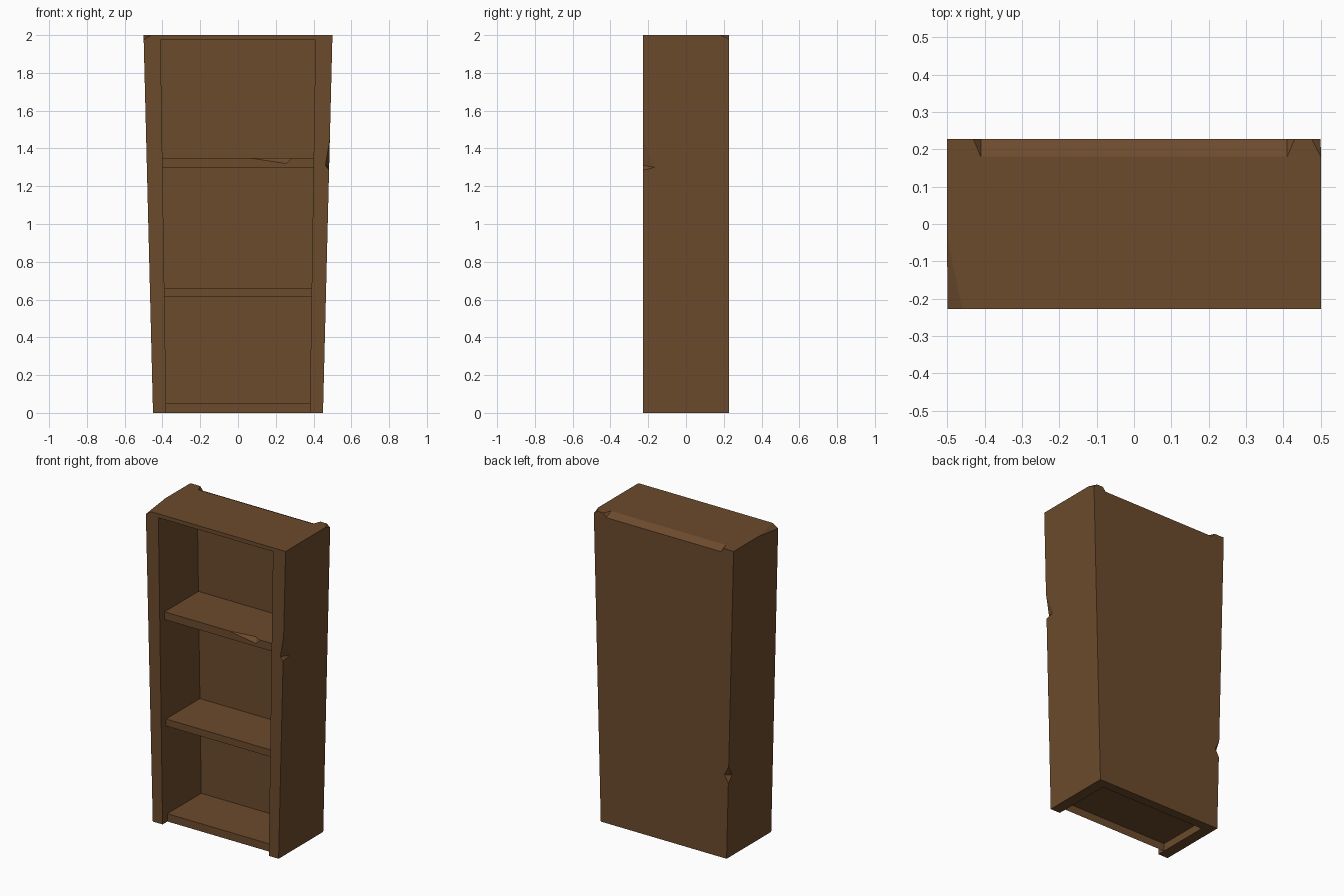
import bpy, bmesh
from mathutils import Vector

if "Cube" in bpy.data.objects:
    bpy.data.objects.remove(bpy.data.objects["Cube"])

D = 0.228            # half depth
BACK = 0.168         # inner face of back panel
SHELF_Y = -0.178     # shelf front edge, set back from the frame

wood = bpy.data.materials.new("wood")
wood.diffuse_color = (0.15, 0.07, 0.026, 1)
wood.use_nodes = True
wood.node_tree.nodes["Principled BSDF"].inputs["Base Color"].default_value = wood.diffuse_color


def outer(z):
    return 0.45 + 0.025 * z


def inner(z):
    return 0.38 + 0.0152 * z


def finish(name, bm):
    bmesh.ops.recalc_face_normals(bm, faces=bm.faces[:])
    me = bpy.data.meshes.new(name)
    bm.to_mesh(me)
    bm.free()
    ob = bpy.data.objects.new(name, me)
    bpy.context.collection.objects.link(ob)
    me.materials.append(wood)
    return ob


def hull(name, points):
    bm = bmesh.new()
    for p in points:
        bm.verts.new(p)
    bmesh.ops.convex_hull(bm, input=bm.verts[:])
    return finish(name, bm)


def tapered_box(name, half, z0, z1, y0, y1):
    return hull(name, [(s * half(z), y, z) for z in (z0, z1) for y in (y0, y1) for s in (-1, 1)])


def cut(target, cutter):
    mod = target.modifiers.new("cut", 'BOOLEAN')
    mod.operation = 'DIFFERENCE'
    mod.solver = 'EXACT'
    mod.object = cutter
    bpy.context.view_layer.objects.active = target
    bpy.ops.object.modifier_apply(modifier=mod.name)
    bpy.data.objects.remove(cutter)


def chip(keep, outside):
    # wedge whose cut surface passes through the keep points, grown outwards
    c = sum((Vector(p) for p in keep), Vector()) / len(keep)
    return hull("chip", [c + 2 * (Vector(p) - c) for p in keep + outside])


# tapered case, hollowed from front and below
case = tapered_box("case", outer, 0, 2, -D, D)
cut(case, tapered_box("cavity", inner, -0.2, 1.975, -0.4, BACK))

# worn strip along the top back edge
cut(case, hull("strip", [(s * x, y, z) for s in (-1, 1) for x, y, z in
                         ((0.41, 0.18, 2), (0.41, 0.252, 1.9625), (0.47, 0.252, 2.0375))]))
# chipped top corners
cut(case, chip([(-0.5, -0.03, 2), (-0.46, -D, 2), (-outer(1.975), -D, 1.975)], [(-0.5, -D, 2)]))
cut(case, chip([(0.475, D, 2), (0.5, 0.18, 2), (outer(1.98), D, 1.98)], [(0.5, D, 2)]))
# chips in the upright edges
cut(case, chip([(0.463, -D, 1.31), (outer(1.3), -0.165, 1.30)],
               [(outer(1.45), -D, 1.45), (outer(1.285), -D, 1.285)]))
cut(case, chip([(-0.435, D, 0.54), (-outer(0.53), 0.19, 0.53)],
               [(-outer(0.6), D, 0.6), (-outer(0.49), D, 0.49)]))


def shelf(name, z0, z1, chipped=False, closed=True):
    # front, top and (optionally) underside only; ends meet the case
    bm = bmesh.new()
    v = lambda x, y, z: bm.verts.new((x, y, z))
    a0, a1 = inner(z0), inner(z1)
    fl, fr = v(-a0, SHELF_Y, z0), v(a0, SHELF_Y, z0)
    tl, tr = v(-a1, SHELF_Y, z1), v(a1, SHELF_Y, z1)
    bl, br = v(-a1, BACK, z1), v(a1, BACK, z1)
    front, top = [], []
    if chipped:
        e, f = v(0.06, SHELF_Y, z1), v(0.255, SHELF_Y, z1 - 0.03)
        g, h = v(0.285, SHELF_Y, z1), v(0.235, SHELF_Y + 0.025, z1)
        front, top = [g, f, e], [e, h, g]
        bm.faces.new((e, f, h))
        bm.faces.new((f, g, h))
    bm.faces.new([fl, fr, tr] + front + [tl])
    bm.faces.new([tl] + top + [tr, br, bl])
    if closed:
        bm.faces.new((fr, fl, v(-a0, BACK, z0), v(a0, BACK, z0)))
    return finish(name, bm)


shelf("upper_shelf", 1.30, 1.35, chipped=True)
shelf("middle_shelf", 0.615, 0.66)
shelf("bottom_shelf", 0, 0.05, closed=False)
